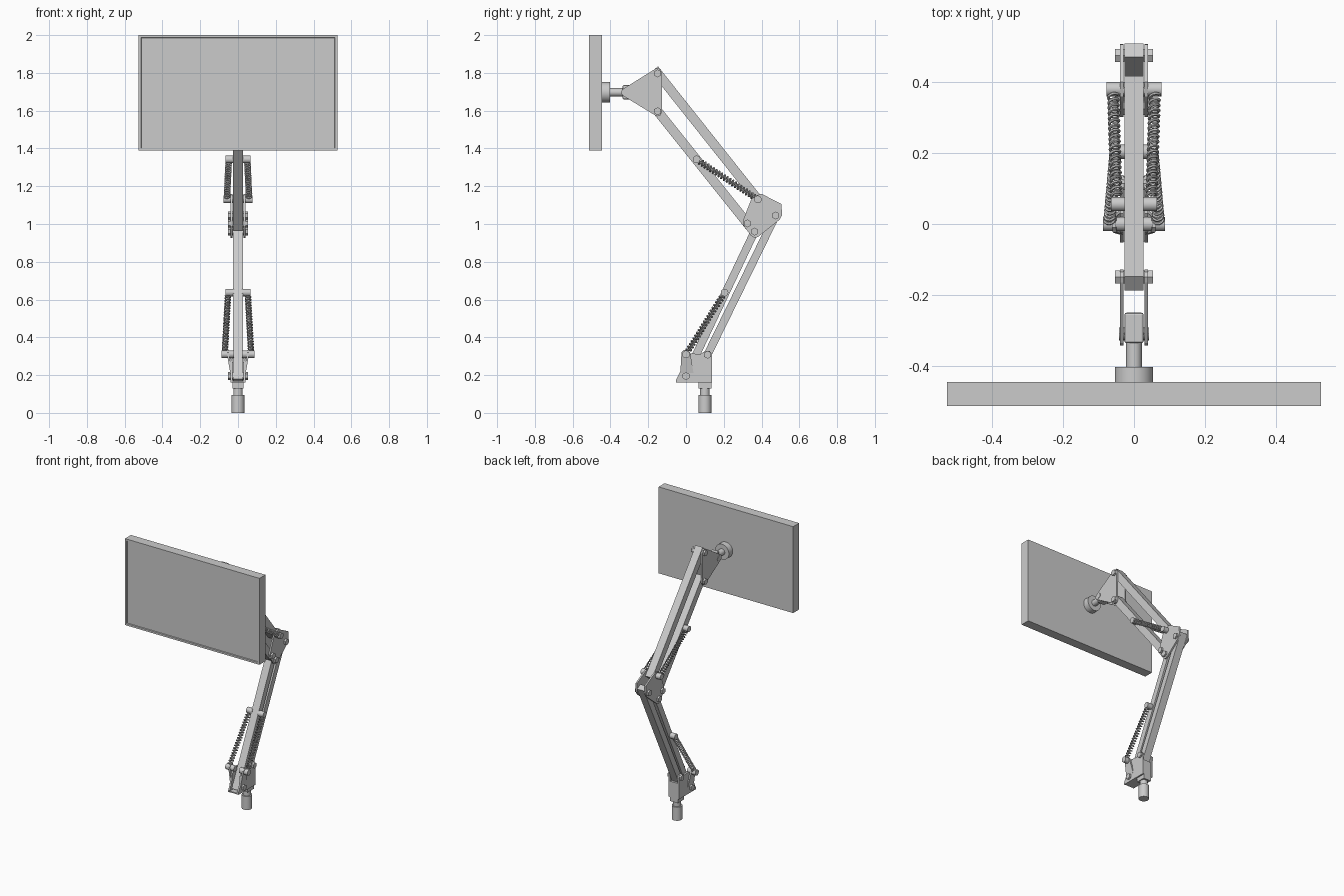
import bpy, bmesh, math
from mathutils import Vector, Matrix

if "Cube" in bpy.data.objects:
    bpy.data.objects.remove(bpy.data.objects["Cube"])


def finish(name, bm, smooth=False):
    bmesh.ops.recalc_face_normals(bm, faces=bm.faces)
    me = bpy.data.meshes.new(name)
    bm.to_mesh(me)
    bm.free()
    ob = bpy.data.objects.new(name, me)
    bpy.context.collection.objects.link(ob)
    if smooth:
        bpy.ops.object.select_all(action='DESELECT')
        ob.select_set(True)
        bpy.context.view_layer.objects.active = ob
        bpy.ops.object.shade_smooth_by_angle()
    return ob


def box(name, lo, hi, bevel=0):
    bm = bmesh.new()
    bmesh.ops.create_cube(bm, size=1)
    lo, hi = Vector(lo), Vector(hi)
    for v in bm.verts:
        v.co = (lo + hi) / 2 + Vector(a * b for a, b in zip(v.co, hi - lo))
    if bevel:
        bmesh.ops.bevel(bm, geom=bm.edges[:], offset=bevel, segments=2, affect='EDGES', profile=0.5)
    return finish(name, bm)


def cylinder(name, a, b, r, n=32):
    a, b = Vector(a), Vector(b)
    bm = bmesh.new()
    bmesh.ops.create_cone(bm, cap_ends=True, segments=n, radius1=r, radius2=r, depth=(b - a).length)
    rot = (b - a).to_track_quat('Z', 'Y').to_matrix().to_4x4()
    bm.transform(Matrix.Translation((a + b) / 2) @ rot)
    return finish(name, bm, n > 8)


def plate(name, pts, x0, x1, flare=None):
    # side profile in (y, z), extruded along x; flare = (start z, slope)
    bm = bmesh.new()
    rings = []
    for x in (x0, x1):
        s = 1 if x0 > 0 else -1
        rings.append([bm.verts.new((x + (s * flare[1] * max(0, z - flare[0]) if flare else 0), y, z))
                      for y, z in pts])
    bm.faces.new(rings[0])
    bm.faces.new(rings[1])
    for i in range(len(pts)):
        j = (i + 1) % len(pts)
        bm.faces.new((rings[0][i], rings[0][j], rings[1][j], rings[1][i]))
    return finish(name, bm)


def bar(name, a, b, w, ext=0.028):
    a, b = Vector(a), Vector(b)
    d = (b - a).normalized()
    n = Vector((-d.y, d.x)) * w / 2
    a, b = a - d * ext, b + d * ext
    return plate(name, [a + n, b + n, b - n, a - n], -0.027, 0.027)


def spring(name, a, b, turns, r=0.0135, wire=0.0045):
    a, b = Vector(a), Vector(b)
    d = b - a
    q = d.to_track_quat('Z', 'Y')
    pts = [a]
    steps = turns * 12
    for i in range(steps + 1):
        t = i * math.tau / 12
        f = 0.05 + 0.9 * i / steps
        pts.append(a + q @ Vector((r * math.cos(t), r * math.sin(t), f * d.length)))
    pts.append(b)
    cu = bpy.data.curves.new(name, 'CURVE')
    cu.dimensions = '3D'
    cu.bevel_depth = wire
    cu.bevel_resolution = 1
    cu.use_fill_caps = True
    sp = cu.splines.new('POLY')
    sp.points.add(len(pts) - 1)
    for p, c in zip(sp.points, pts):
        p.co = (*c, 1)
    ob = bpy.data.objects.new(name, cu)
    bpy.context.collection.objects.link(ob)
    bpy.ops.object.select_all(action='DESELECT')
    ob.select_set(True)
    bpy.context.view_layer.objects.active = ob
    bpy.ops.object.convert(target='MESH')
    bpy.ops.object.shade_smooth_by_angle()


# screen with recessed display
bm = bmesh.new()
bmesh.ops.create_cube(bm, size=1)
for v in bm.verts:
    v.co = (v.co.x * 1.054, -0.4795 + v.co.y * 0.067, 1.694 + v.co.z * 0.612)
bm.normal_update()
front = [f for f in bm.faces if f.normal.y < -0.9]
bmesh.ops.inset_region(bm, faces=front, thickness=0.019)
bmesh.ops.inset_region(bm, faces=front, thickness=0.003, depth=-0.006)
finish("screen", bm)

# screen mount
cylinder("mount_disc", (0, -0.45, 1.697), (0, -0.403, 1.697), 0.054)
cylinder("mount_shaft", (0, -0.41, 1.697), (0, -0.32, 1.697), 0.022)
box("tilt_block", (-0.027, -0.336, 1.66), (0.027, -0.25, 1.735), 0.006)

# base post
cylinder("base_post", (0, 0.1, 0), (0, 0.1, 0.096), 0.034)
cylinder("base_neck", (0, 0.1, 0.09), (0, 0.1, 0.14), 0.025)
box("base_block", (-0.03, 0.066, 0.13), (0.03, 0.135, 0.27))
box("base_floor", (-0.03, -0.05, 0.16), (0.03, 0.135, 0.168))

# arm bars (y, z pivots)
A0, A1 = (0.0, 0.195), (0.363, 0.96)
B0, B1 = (0.114, 0.308), (0.475, 1.045)
C0, C1 = (-0.15, 1.797), (0.38, 1.13)
D0, D1 = (-0.15, 1.597), (0.325, 1.003)
bar("lower_arm_front_bar", A0, A1, 0.042)
bar("lower_arm_back_bar", B0, B1, 0.042, 0.035)
bar("upper_arm_top_bar", C0, C1, 0.05)
bar("upper_arm_bottom_bar", D0, D1, 0.05)

head = [(-0.342, 1.69), (-0.342, 1.704), (-0.335, 1.714), (-0.165, 1.82), (-0.15, 1.826), (-0.135, 1.818),
        (-0.128, 1.80), (-0.128, 1.59), (-0.137, 1.574), (-0.152, 1.57), (-0.165, 1.576), (-0.335, 1.68)]
elbow = [(0.36, 1.148), (0.40, 1.16), (0.506, 1.105), (0.508, 1.045), (0.495, 1.022), (0.385, 0.934),
         (0.365, 0.926), (0.345, 0.937), (0.305, 0.99), (0.302, 1.02), (0.345, 1.13)]
base = [(-0.052, 0.16), (0.138, 0.16), (0.138, 0.31), (0.125, 0.328), (0.10, 0.328), (0.075, 0.31),
        (0.03, 0.315), (-0.022, 0.28), (-0.03, 0.22), (-0.052, 0.175)]
ear = [(-0.03, 0.21), (0.04, 0.21), (0.022, 0.32), (0.01, 0.334), (-0.01, 0.334), (-0.024, 0.32)]

# side plates, fasteners and springs, both sides
for side, s in (("left", -1), ("right", 1)):
    for name, prof in (("head", head), ("elbow", elbow), ("base", base)):
        plate(f"{name}_plate_{side}", prof, s * 0.029, s * 0.04)
    plate(f"spring_ear_{side}", ear, s * 0.03, s * 0.041, (0.21, 0.17))
    bolts = [A0, A1, B0, B1, C0, D0, D1]
    for i, (y, z) in enumerate(bolts):
        cylinder(f"bolt_{i}_{side}", (s * 0.02, y, z), (s * 0.053, y, z), 0.021, 6)
    cylinder(f"tilt_bolt_{side}", (s * 0.02, -0.31, 1.697), (s * 0.043, -0.31, 1.697), 0.018, 16)
    pins = [("lower_spring_base", (0, 0.31), 0.087), ("lower_spring_arm", (0.204, 0.637), 0.067),
            ("upper_spring_elbow", C1, 0.077), ("upper_spring_arm", (0.056, 1.342), 0.065)]
    for name, (y, z), x in pins:
        cylinder(f"{name}_pin_{side}", (s * 0.02, y, z), (s * x, y, z), 0.02, 24)
    spring(f"lower_spring_{side}", (s * 0.07, 0, 0.31), (s * 0.052, 0.204, 0.637), 20)
    spring(f"upper_spring_{side}", (s * 0.059, *C1), (s * 0.049, 0.056, 1.342), 20)
